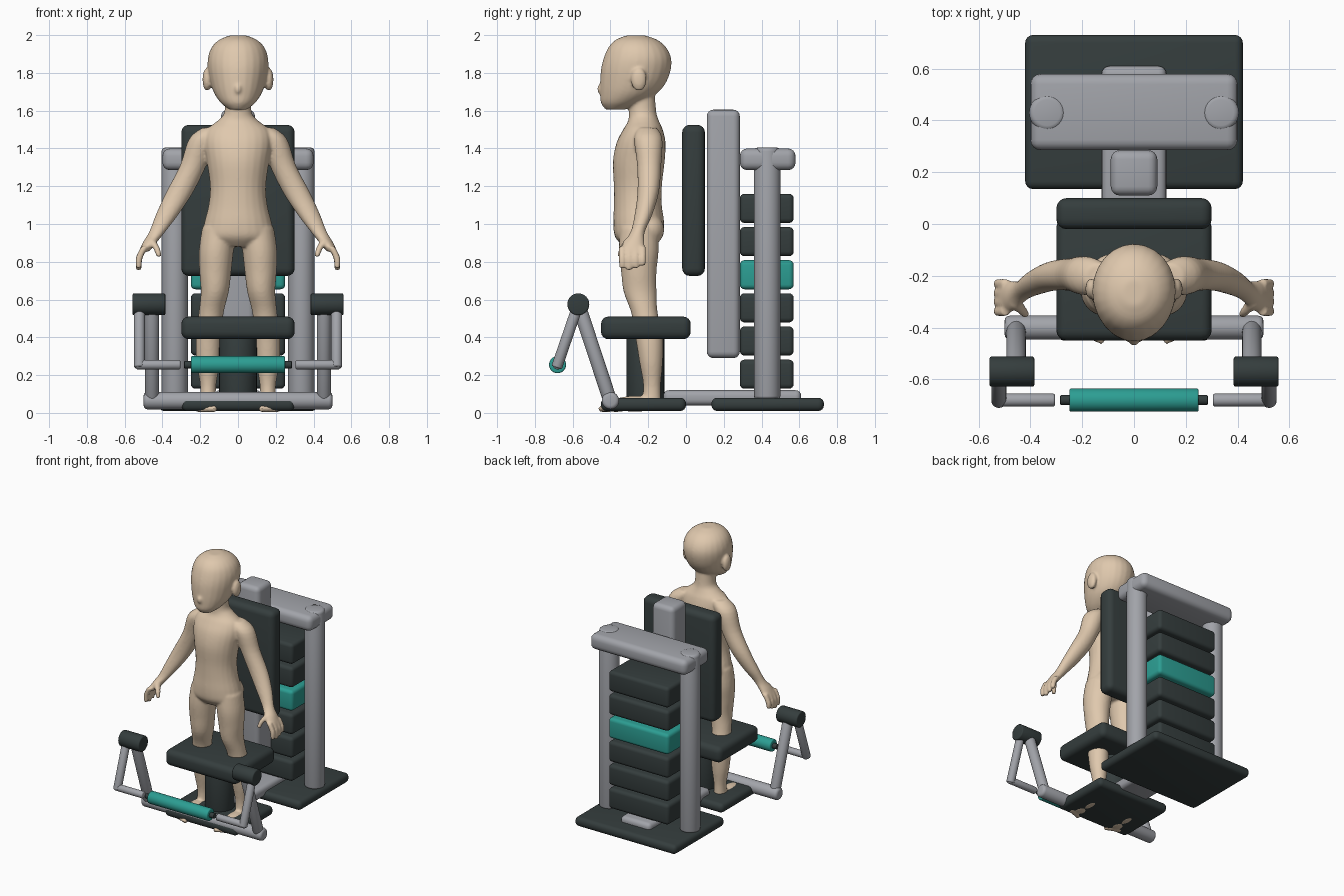
import bpy
import bmesh
import math
from mathutils import Matrix, Vector

default_cube = bpy.data.objects.get("Cube")
if default_cube:
    bpy.data.objects.remove(default_cube, do_unlink=True)


def make_material(name, red, green, blue):
    material = bpy.data.materials.new(name)
    material.use_nodes = True
    colour = (red, green, blue, 1)
    material.diffuse_color = colour
    material.node_tree.nodes["Principled BSDF"].inputs["Base Color"].default_value = colour
    return material


skin = make_material("skin", 0.74, 0.58, 0.42)
thigh_red = make_material("muscle red", 0.55, 0.07, 0.04)
dark = make_material("dark padding", 0.035, 0.047, 0.047)
grey = make_material("grey metal", 0.36, 0.37, 0.40)
teal = make_material("teal", 0.025, 0.34, 0.29)


def finish(bm, name, *materials):
    """Turn a bmesh into a smooth shaded object."""
    bmesh.ops.recalc_face_normals(bm, faces=bm.faces)
    mesh = bpy.data.meshes.new(name)
    bm.to_mesh(mesh)
    bm.free()
    for material in materials:
        mesh.materials.append(material)
    mesh.shade_smooth()
    mesh.set_sharp_from_angle(angle=math.radians(50))
    obj = bpy.data.objects.new(name, mesh)
    bpy.context.collection.objects.link(obj)
    return obj


def box(name, material, xs, ys, zs, bevel=0.03):
    """Rounded box given by its extents on each axis."""
    bm = bmesh.new()
    bmesh.ops.create_cube(bm, size=1)
    for v in bm.verts:
        v.co = [lo + (c + 0.5) * (hi - lo) for c, (lo, hi) in zip(v.co, (xs, ys, zs))]
    bmesh.ops.bevel(bm, geom=bm.edges[:], offset=bevel, segments=4,
                    profile=0.5, affect='EDGES')
    return finish(bm, name, material)


def rod(name, material, start, end, radius, bevel=0.008):
    """Cylinder between two points with softened rims."""
    start, end = Vector(start), Vector(end)
    axis = end - start
    bm = bmesh.new()
    bmesh.ops.create_cone(bm, cap_ends=True, segments=32, radius1=radius,
                          radius2=radius, depth=axis.length)
    rims = [e for e in bm.edges if abs(e.verts[0].co.z - e.verts[1].co.z) < 0.001]
    bmesh.ops.bevel(bm, geom=rims, offset=bevel, segments=3, profile=0.5, affect='EDGES')
    turn = axis.to_track_quat('Z', 'Y').to_matrix().to_4x4()
    bm.transform(Matrix.Translation((start + end) / 2) @ turn)
    return finish(bm, name, material)


# Base, spine and seat
box("rear_base", dark, (-0.42, 0.42), (0.135, 0.73), (0.01, 0.08))
box("foot_plate", dark, (-0.3, 0.3), (-0.45, 0), (0.01, 0.08))
box("floor_spine", grey, (-0.125, 0.125), (-0.12, 0.61), (0.04, 0.12))
rod("seat_post", dark, (0, -0.215, 0.06), (0, -0.215, 0.42), 0.1)
box("seat", dark, (-0.3, 0.3), (-0.45, 0.025), (0.39, 0.51), 0.04)
box("backrest", dark, (-0.3, 0.3), (-0.02, 0.1), (0.725, 1.525), 0.04)
box("back_column", grey, (-0.09, 0.09), (0.11, 0.285), (0.29, 1.605), 0.035)

# Weight stack and its frame
for i in range(6):
    bottom = 0.128 + i * 0.1755
    box(f"weight_{i + 1}", teal if i == 3 else dark, (-0.25, 0.25),
        (0.285, 0.57), (bottom, bottom + 0.154), 0.025)
box("top_beam", grey, (-0.4, 0.4), (0.285, 0.58), (1.285, 1.4), 0.04)

# Front roller and crossbar
rod("front_crossbar", grey, (-0.5, -0.4, 0.065), (0.5, -0.4, 0.065), 0.046, 0.02)
rod("roller_axle", dark, (-0.285, -0.68, 0.255), (0.285, -0.68, 0.255), 0.019, 0.004)
rod("roller_pad", teal, (-0.25, -0.68, 0.255), (0.25, -0.68, 0.255), 0.045)

# Parts repeated on both sides
for side, s in (("left", 1), ("right", -1)):
    rod(side + "_frame_post", grey, (s * 0.335, 0.43, 0.07), (s * 0.335, 0.43, 1.405), 0.07, 0.02)
    rod(side + "_lower_arm", grey, (s * 0.455, -0.4, 0.06), (s * 0.455, -0.57, 0.575), 0.037)
    rod(side + "_hub", dark, (s * 0.385, -0.57, 0.575), (s * 0.558, -0.57, 0.575), 0.058)
    rod(side + "_swing_arm", grey, (s * 0.522, -0.57, 0.575), (s * 0.522, -0.685, 0.24), 0.029)
    rod(side + "_roller_grip", grey, (s * 0.54, -0.68, 0.255), (s * 0.305, -0.68, 0.255), 0.025)


# Figure, made of overlapping volumes that are fused afterwards
body = bmesh.new()


def loft(rows, s=1, steps=4, sides=24):
    """Horizontal ellipses (x, y, z, rx, ry) joined along a smooth curve."""
    points = [Vector(r) for r in rows]
    smooth = []
    for i in range(len(points) - 1):
        a, b, c, d = (points[min(max(i + k, 0), len(points) - 1)] for k in (-1, 0, 1, 2))
        for k in range(steps):
            t = k / steps
            smooth.append(b + (c - a) * (t / 2) + (a * 2 - b * 5 + c * 4 - d) * (t * t / 2)
                          + (b * 3 - a - c * 3 + d) * (t ** 3 / 2))
    smooth.append(points[-1])
    rings = []
    for x, y, z, rx, ry in smooth:
        turns = [math.tau * k / sides for k in range(sides)]
        rings.append([body.verts.new((s * x + rx * math.cos(a), y + ry * math.sin(a), z))
                      for a in turns])
    for low, high in zip(rings, rings[1:]):
        for k in range(sides):
            n = (k + 1) % sides
            body.faces.new((low[k], low[n], high[n], high[k]))
    body.faces.new(rings[0])
    body.faces.new(rings[-1])


def blob(centre, radii):
    place = Matrix.Translation(centre) @ Matrix.Diagonal((*radii, 1))
    bmesh.ops.create_uvsphere(body, u_segments=20, v_segments=12, radius=1, matrix=place)


# Torso and neck
loft([(0, -0.25, 0.88, 0.11, 0.08), (0, -0.25, 0.93, 0.185, 0.125),
      (0, -0.25, 1.0, 0.18, 0.135), (0, -0.255, 1.1, 0.156, 0.127),
      (0, -0.255, 1.2, 0.148, 0.127), (0, -0.25, 1.33, 0.165, 0.137),
      (0, -0.238, 1.43, 0.18, 0.13), (0, -0.228, 1.5, 0.165, 0.105),
      (0, -0.225, 1.545, 0.11, 0.082), (0, -0.23, 1.59, 0.073, 0.073),
      (0, -0.235, 1.69, 0.07, 0.07)])

# Head, from chin to crown
loft([(0, -0.375, 1.605, 0.045, 0.05), (0, -0.345, 1.64, 0.09, 0.105),
      (0, -0.305, 1.69, 0.125, 0.15), (0, -0.28, 1.75, 0.146, 0.175),
      (0, -0.265, 1.82, 0.159, 0.185), (0, -0.257, 1.88, 0.159, 0.178),
      (0, -0.258, 1.935, 0.14, 0.153), (0, -0.262, 1.975, 0.1, 0.11),
      (0, -0.265, 1.998, 0.045, 0.05)])
blob((0, -0.445, 1.715), (0.022, 0.026, 0.03))

for s in (1, -1):
    blob((s * 0.164, -0.25, 1.765), (0.024, 0.042, 0.062))
    blob((s * 0.085, -0.2, 0.97), (0.088, 0.085, 0.085))
    # Leg
    loft([(0.1, -0.25, 0.98, 0.09, 0.1), (0.115, -0.25, 0.86, 0.092, 0.105),
          (0.12, -0.25, 0.75, 0.085, 0.094), (0.123, -0.243, 0.64, 0.074, 0.087),
          (0.142, -0.22, 0.53, 0.066, 0.07), (0.155, -0.195, 0.4, 0.068, 0.073),
          (0.158, -0.185, 0.27, 0.062, 0.062), (0.158, -0.18, 0.14, 0.042, 0.046),
          (0.16, -0.185, 0.03, 0.044, 0.055)], s)
    # Foot and toes
    blob((s * 0.162, -0.27, 0.048), (0.052, 0.13, 0.042))
    blob((s * 0.165, -0.37, 0.035), (0.06, 0.075, 0.03))
    for k in range(5):
        blob((s * (0.125 + k * 0.022), -0.44 + k * 0.008, 0.022), (0.014, 0.026, 0.02))
    # Arm and palm
    loft([(0.13, -0.205, 1.51, 0.06, 0.05), (0.185, -0.2, 1.45, 0.075, 0.075),
          (0.237, -0.195, 1.31, 0.07, 0.064), (0.308, -0.2, 1.17, 0.072, 0.057),
          (0.375, -0.225, 1.05, 0.06, 0.047), (0.427, -0.255, 0.96, 0.043, 0.038),
          (0.465, -0.275, 0.905, 0.037, 0.055), (0.497, -0.283, 0.855, 0.028, 0.068)], s)
    # Fingers and thumb
    for k in range(4):
        y = -0.338 + k * 0.036
        tip = 0.755 + abs(k - 1) * 0.012
        loft([(0.495, y, 0.88, 0.019, 0.02), (0.523, y, 0.82, 0.019, 0.019),
              (0.526, y, tip, 0.015, 0.015)], s, sides=12)
    loft([(0.46, -0.3, 0.92, 0.02, 0.025), (0.43, -0.335, 0.87, 0.019, 0.02),
          (0.418, -0.35, 0.825, 0.014, 0.014)], s, sides=12)

figure = finish(body, "figure", skin, thigh_red)
remesh = figure.modifiers.new("fuse", 'REMESH')
remesh.mode = 'VOXEL'
remesh.voxel_size = 0.008
soften = figure.modifiers.new("soften", 'SMOOTH')
soften.iterations = 7
graph = bpy.context.evaluated_depsgraph_get()
fused = bpy.data.meshes.new_from_object(figure.evaluated_get(graph))
figure.modifiers.clear()

# Cut and colour the front of the thighs
bm = bmesh.new()
bm.from_mesh(fused)
for point, normal in (((0, 0, 0.64), (0, 0, 1)), ((0, 0, 0.84), (0, 0, 1)),
                      ((0, -0.265, 0), (0, 1, 0))):
    bmesh.ops.bisect_plane(bm, geom=bm.verts[:] + bm.edges[:] + bm.faces[:],
                           plane_co=point, plane_no=normal)
for face in bm.faces:
    c = face.calc_center_median()
    face.material_index = int(0.64 < c.z < 0.84 and c.y < -0.265 and abs(c.x) < 0.25)
    face.smooth = True
bm.to_mesh(fused)
bm.free()
fused.materials.clear()
fused.materials.append(skin)
fused.materials.append(thigh_red)
figure.data = fused
